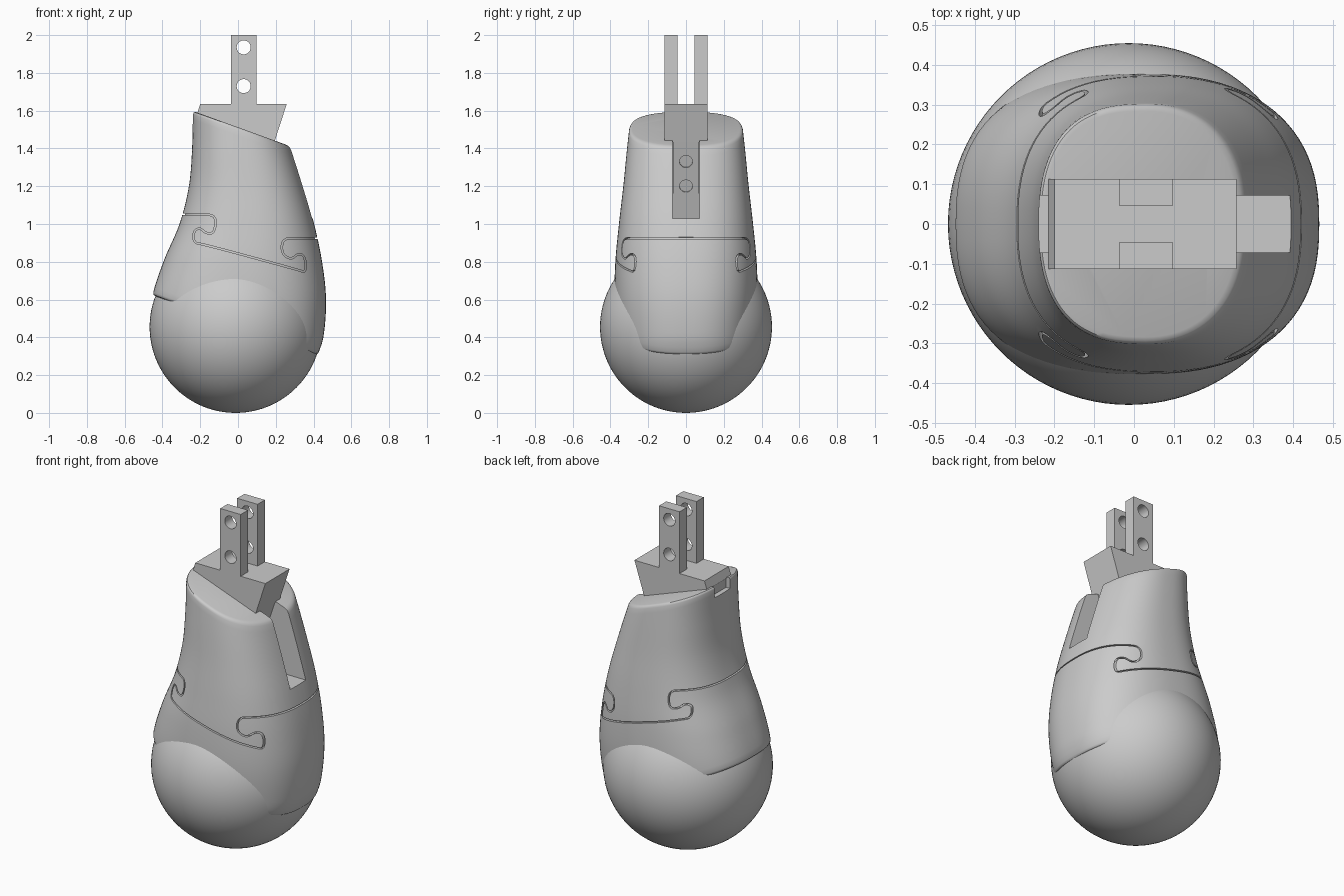
import bpy, bmesh, math
from mathutils import Vector

if "Cube" in bpy.data.objects:
    bpy.data.objects.remove(bpy.data.objects["Cube"])

grey = bpy.data.materials.new("plain grey")
grey.use_nodes = True
COL = (0.6, 0.6, 0.6, 1)
grey.diffuse_color = COL
grey.node_tree.nodes["Principled BSDF"].inputs["Base Color"].default_value = COL


def finish(name, bm):
    """Turn a bmesh into a named grey object."""
    bmesh.ops.recalc_face_normals(bm, faces=bm.faces)
    me = bpy.data.meshes.new(name)
    bm.to_mesh(me)
    bm.free()
    me.materials.append(grey)
    ob = bpy.data.objects.new(name, me)
    bpy.context.collection.objects.link(ob)
    return ob


def activate(ob):
    bpy.ops.object.select_all(action='DESELECT')
    ob.select_set(True)
    bpy.context.view_layer.objects.active = ob


def smooth(ob, angle=35):
    activate(ob)
    bpy.ops.object.shade_smooth_by_angle(angle=math.radians(angle))


def prism(name, outline, y0, y1):
    """Extrude an x-z outline along y."""
    bm = bmesh.new()
    face = bm.faces.new([bm.verts.new((x, y0, z)) for x, z in outline])
    new = bmesh.ops.extrude_face_region(bm, geom=[face])["geom"]
    bmesh.ops.translate(bm, vec=(0, y1 - y0, 0),
                        verts=[g for g in new if isinstance(g, bmesh.types.BMVert)])
    return finish(name, bm)


def cylinder(name, centre, direction, radius, depth):
    bm = bmesh.new()
    bmesh.ops.create_cone(bm, cap_ends=True, segments=32, radius1=radius,
                          radius2=radius, depth=depth)
    ob = finish(name, bm)
    ob.location = centre
    ob.rotation_euler = Vector(direction).to_track_quat('Z', 'Y').to_euler()
    return ob


def cut(target, cutters):
    """Subtract cutters from a target and apply the result."""
    activate(target)
    for c in cutters:
        mod = target.modifiers.new("cut", 'BOOLEAN')
        mod.operation, mod.solver, mod.object = 'DIFFERENCE', 'EXACT', c
        bpy.ops.object.modifier_apply(modifier=mod.name)


def discard(obs):
    for o in obs:
        bpy.data.objects.remove(o)


# Sleeve profile: height, left edge, right edge, half depth
PROFILE = [(.3, -.46, .42, .345), (.4, -.465, .452, .36), (.6, -.457, .466, .378),
           (.8, -.395, .445, .374), (1, -.31, .403, .355), (1.2, -.26, .345, .332),
           (1.4, -.243, .281, .312), (1.6, -.24, .21, .29)]


def section(z):
    """Smoothly interpolated profile row at a height."""
    z = min(max(z, PROFILE[0][0]), PROFILE[-1][0])
    n = len(PROFILE)
    i = max(k for k in range(n - 1) if PROFILE[k][0] <= z)

    def slope(k, c):
        a, b = PROFILE[max(k - 1, 0)], PROFILE[min(k + 1, n - 1)]
        return (b[c] - a[c]) / (b[0] - a[0])

    p, q = PROFILE[i], PROFILE[i + 1]
    h = q[0] - p[0]
    t = (z - p[0]) / h
    return [p[c] * (1 + 2 * t) * (1 - t) ** 2 + slope(i, c) * h * t * (1 - t) ** 2
            + q[c] * t * t * (3 - 2 * t) + slope(i + 1, c) * h * t * t * (t - 1)
            for c in (1, 2, 3)]


def shell_point(t, angle, inset):
    """Point on the sleeve; rings lie on sloping planes from bottom to top."""
    def power(v):
        return math.copysign(abs(v) ** (2 / 2.45), v)
    x = 0
    for _ in range(14):
        z = .46 + 1.052 * t - .362 * x
        lo, hi, half = section(z)
        x = (lo + hi) / 2 + ((hi - lo) / 2 - inset) * power(math.cos(angle))
    return x, (half - inset) * power(math.sin(angle)), z


def loft(name, rings, segments=96):
    bm = bmesh.new()
    loops = [[bm.verts.new(shell_point(t, math.tau * k / segments, inset))
              for k in range(segments)] for t, inset in rings]
    for a, b in zip(loops, loops[1:]):
        for k in range(segments):
            j = (k + 1) % segments
            bm.faces.new((a[k], a[j], b[j], b[k]))
    bm.faces.new(loops[0])
    bm.faces.new(loops[-1])
    return finish(name, bm)


# Ball
bm = bmesh.new()
bmesh.ops.create_uvsphere(bm, u_segments=96, v_segments=48, radius=.455)
ball = finish("ball", bm)
ball.location = (-.013, 0, .455)
smooth(ball)

# Sleeve with softened rims, and a core that backs the seam
rim = [(0, .016), (.003, .006), (.008, .002), (.016, 0)]
steps = 36
body = [(.016 + .968 * i / steps, 0) for i in range(1, steps)]
sleeve = loft("sleeve", rim + body + [(1 - t, d) for t, d in reversed(rim)])
core = loft("sleeve_core", [(.2 + .5 * i / 18, .015) for i in range(19)])

# Interlocking seam: a thin ribbon with rounded corners
path = [Vector(p) for p in [
    (-.6, 1.053), (-.17, 1.053), (-.115, 1.04), (-.125, .95), (-.17, .95),
    (-.2, .98), (-.235, .965), (-.235, .9), (-.19, .895), (.32, .757), (.36, .742),
    (.355, .83), (.32, .845), (.28, .81), (.23, .845), (.235, .92), (.3, .926), (.7, .926)]]
for _ in range(3):
    fine = [path[0]]
    for a, b in zip(path, path[1:]):
        fine += [a.lerp(b, .25), a.lerp(b, .75)]
    path = fine + [path[-1]]
sides = ([], [])
for i, p in enumerate(path):
    d = (path[min(i + 1, len(path) - 1)] - path[max(i - 1, 0)]).normalized()
    offset = Vector((-d.y, d.x)) * .004
    sides[0].append(p + offset)
    sides[1].append(p - offset)
seam = prism("seam_cutter", sides[0] + sides[1][::-1], -.6, .6)

# Slot on the right side and a shallow notch on the left rim
slot = prism("slot_cutter", [(.27, 1.7), (.7, 1.7), (.7, 1.03), (.05, 1.03)], -.072, .072)
notch = prism("notch_cutter", [(-.4, 1.53), (-.212, 1.53), (-.212, 1.8), (-.4, 1.8)], -.072, .072)
cut(sleeve, [slot, notch, seam])
cut(core, [slot])
discard([slot, notch, seam])
smooth(sleeve)
smooth(core)

# Bracket wedge seated on the sloping top
prism("bracket_base", [(-.2, 1.635), (.258, 1.635), (.193, 1.435), (-.216, 1.585)], -.113, .113)

# Strap running down inside the slot, with two holes
strap = prism("bracket_strap", [(.2, 1.46), (.094, 1.14), (.03, 1.16), (.13, 1.48)], -.07, .07)
holes = [cylinder("strap_hole", (.095 + .33 * (z - 1.14), 0, z), (1, 0, -.33), .034, .12)
         for z in (1.2, 1.33)]
cut(strap, holes)
discard(holes)
smooth(strap)

# Pair of upright prongs with through holes
holes = [cylinder("prong_hole", (.03, 0, z), (0, 1, 0), .037, .5) for z in (1.73, 1.935)]
for name, y in (("front_prong", -.079), ("back_prong", .079)):
    prong = prism(name, [(-.037, 1.62), (.097, 1.62), (.097, 2), (-.037, 2)], y - .034, y + .034)
    cut(prong, holes)
    smooth(prong)
discard(holes)
